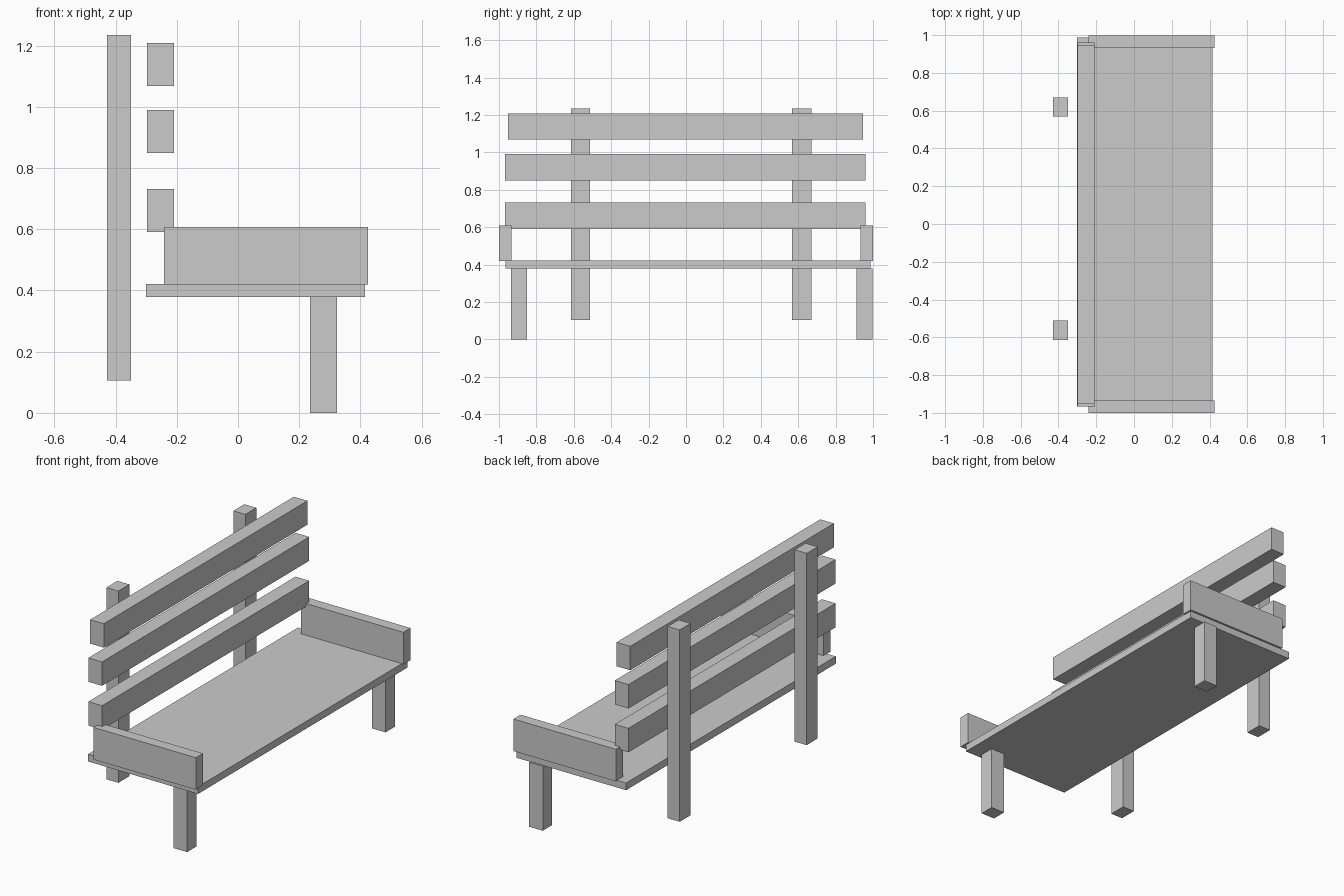
import bpy

if "Cube" in bpy.data.objects:
    bpy.data.objects.remove(bpy.data.objects["Cube"])


def box(name, xs, ys, zs):
    """Add a box spanning the given (min, max) ranges."""
    spans = (xs, ys, zs)
    bpy.ops.mesh.primitive_cube_add(size=1, location=[(a + b) / 2 for a, b in spans])
    ob = bpy.context.object
    ob.name = name
    ob.scale = [b - a for a, b in spans]
    bpy.ops.object.transform_apply(location=False, rotation=False, scale=True)
    return ob


# Seat board
box("seat", (-0.301, 0.415), (-0.965, 0.987), (0.378, 0.421))

# Low side panels resting on the seat
for side, ys in (("right", (-1.0, -0.934)), ("left", (0.933, 0.999))):
    box(f"{side}_armrest", (-0.242, 0.425), ys, (0.419, 0.608))

# Short front legs
for side, ys in (("right", (-0.936, -0.85)), ("left", (0.911, 0.998))):
    box(f"{side}_front_leg", (0.235, 0.324), ys, (0.0, 0.38))

# Tall posts behind the backrest
for side, y in (("right", -0.563), ("left", 0.619)):
    box(f"{side}_back_post", (-0.428, -0.35), (y - 0.051, y + 0.051), (0.105, 1.235))

# Backrest slats
for name, ys, z in (("lower", (-0.967, 0.961), 0.591),
                    ("middle", (-0.967, 0.961), 0.849),
                    ("upper", (-0.951, 0.945), 1.068)):
    box(f"{name}_back_slat", (-0.298, -0.209), ys, (z, z + 0.141))
